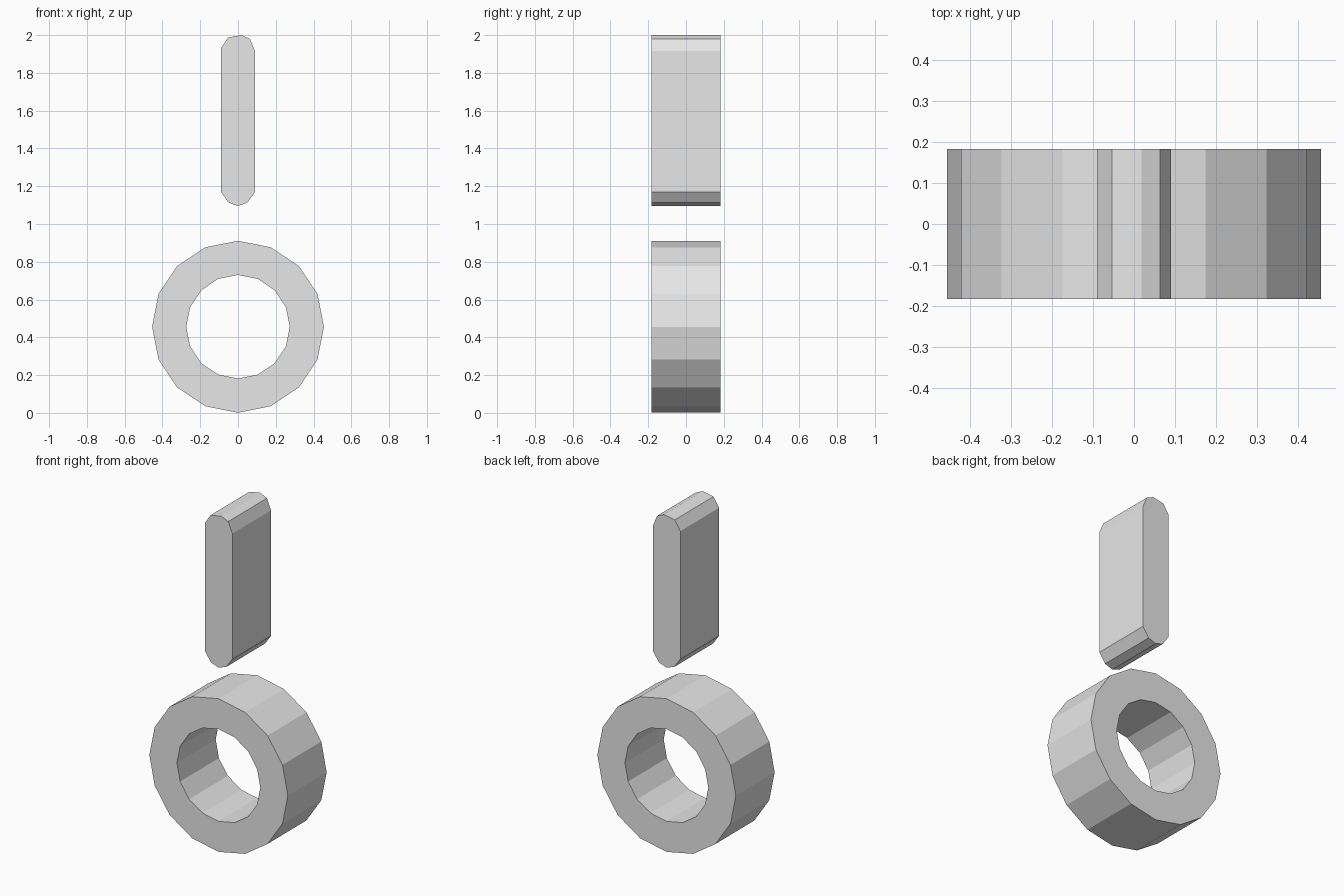
import bpy
import bmesh
from math import cos, sin, tau

cube = bpy.data.objects.get("Cube")
if cube:
    bpy.data.objects.remove(cube, do_unlink=True)

DEPTH = 0.364
SIDES = 16
RING_Z = 0.456

grey = bpy.data.materials.new("light_grey")
grey.use_nodes = True
colour = (0.8, 0.8, 0.8, 1)
grey.diffuse_color = colour
grey.node_tree.nodes["Principled BSDF"].inputs["Base Color"].default_value = colour


def extrude_part(name, make_faces):
    """Draw flat faces at the front, then extrude them through the depth."""
    bm = bmesh.new()
    make_faces(bm)
    extruded = bmesh.ops.extrude_face_region(bm, geom=bm.faces[:], use_keep_orig=True)
    moved = [g for g in extruded["geom"] if isinstance(g, bmesh.types.BMVert)]
    bmesh.ops.translate(bm, verts=moved, vec=(0, DEPTH, 0))
    bmesh.ops.recalc_face_normals(bm, faces=bm.faces[:])
    mesh = bpy.data.meshes.new(name)
    bm.to_mesh(mesh)
    bm.free()
    mesh.materials.append(grey)
    part = bpy.data.objects.new(name, mesh)
    bpy.context.collection.objects.link(part)


def point(bm, x, z):
    return bm.verts.new((x, -DEPTH / 2, z))


# Faceted ring at the bottom
def ring_faces(bm):
    def loop(radius):
        return [point(bm, radius * cos(tau * i / SIDES), RING_Z + radius * sin(tau * i / SIDES))
                for i in range(SIDES)]
    outer, inner = loop(0.455), loop(0.274)
    for i in range(SIDES):
        j = (i + 1) % SIDES
        bm.faces.new((outer[i], outer[j], inner[j], inner[i]))


# Upright bar with faceted, slightly uneven rounded ends
def bar_faces(bm):
    top = [(0.09, 1.915), (0.063, 1.98), (0.018, 2.0), (-0.053, 1.987), (-0.09, 1.93)]
    bottom = [(-0.09, 1.17), (-0.05, 1.113), (0, 1.096), (0.05, 1.113), (0.09, 1.17)]
    bm.faces.new([point(bm, x, z) for x, z in top + bottom])


extrude_part("ring", ring_faces)
extrude_part("upright_bar", bar_faces)
